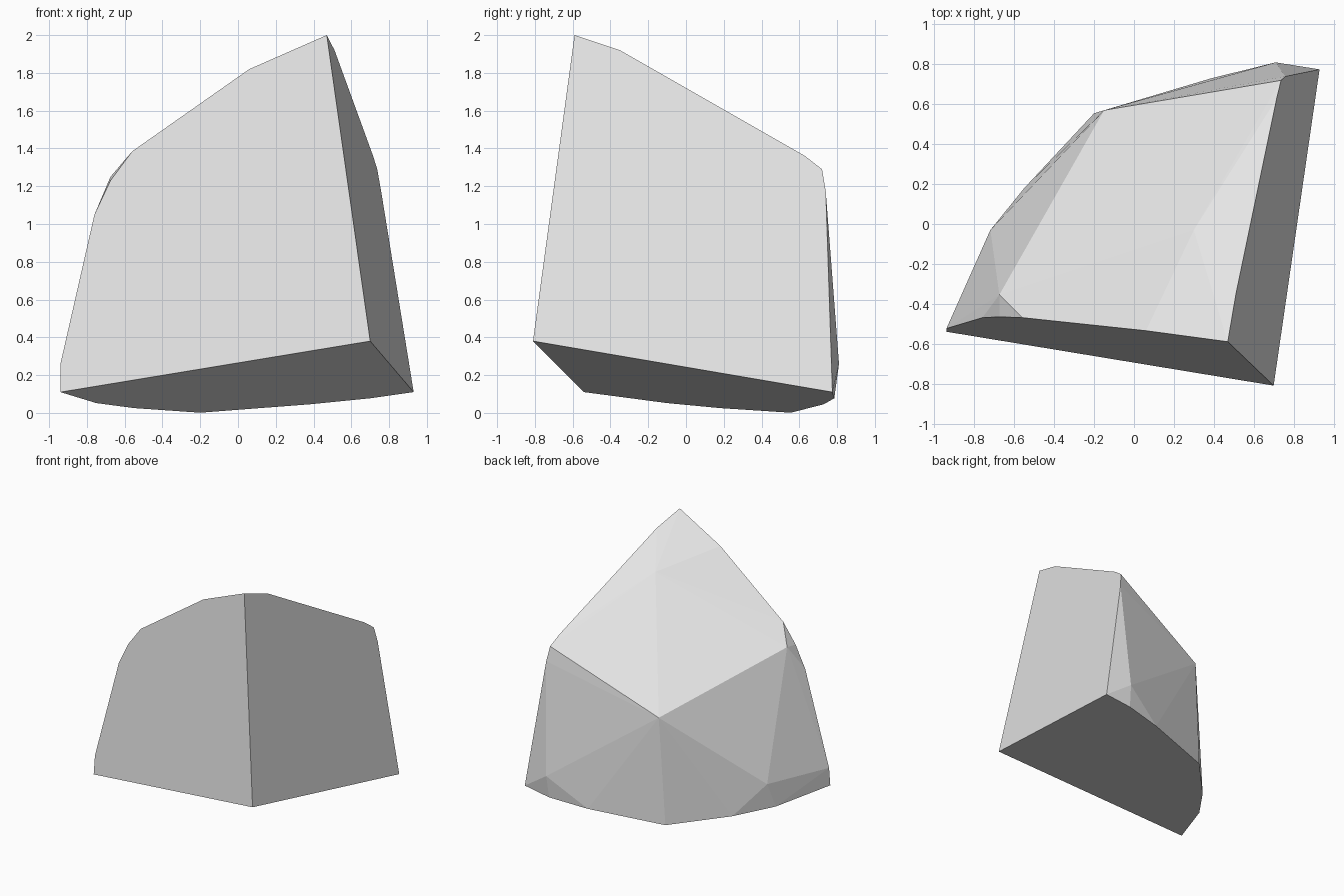
import bpy
import bmesh
import math
from mathutils import Vector

cube = bpy.data.objects.get("Cube")
if cube:
    bpy.data.objects.remove(cube, do_unlink=True)

# Corners where the three flat cuts meet, and where they end
near = Vector((0.70, -0.81, 0.38))
peak = Vector((0.47, -0.59, 2.0))
left_tip = Vector((-0.94, -0.54, 0.11))
right_tip = Vector((0.93, 0.775, 0.11))


def on_plane(a, b, c, axis, u, v):
    """Point with the two given coordinates, dropped along axis onto plane a, b, c."""
    n = (b - a).cross(c - a)
    i, j = [k for k in range(3) if k != axis]
    p = Vector((0, 0, 0))
    p[i], p[j] = u, v
    p[axis] = a[axis] - (n[i] * (u - a[i]) + n[j] * (v - a[j])) / n[axis]
    return p


points = [near, peak, left_tip, right_tip]

# Rim of the front cut (x, z)
for x, z in [(-0.94, 0.26), (-0.76, 1.05), (-0.675, 1.23), (-0.56, 1.385), (0.06, 1.82)]:
    points.append(on_plane(near, peak, left_tip, 1, x, z))

# Rim of the side cut (y, z)
for y, z in [(-0.35, 1.92), (0.0, 1.705), (0.63, 1.36), (0.72, 1.29), (0.74, 1.17), (0.757, 0.40)]:
    points.append(on_plane(near, peak, right_tip, 0, y, z))

# Rim of the bottom cut (x, y)
for x, y in [(-0.75, -0.10), (-0.55, 0.18), (-0.20, 0.555), (0.386, 0.73), (0.70, 0.785)]:
    points.append(on_plane(near, left_tip, right_tip, 2, x, y))

# Corners of the rough outer faces
points += [Vector(p) for p in [(-0.15, 0.57, 0.88), (-0.72, -0.03, 0.255),
                               (0.71, 0.81, 0.26), (-0.675, -0.355, 1.25),
                               (0.30, -0.03, 1.735)]]

# Wrap the corners in a faceted solid and merge coplanar triangles
bm = bmesh.new()
for p in points:
    bm.verts.new(p)
hull = bmesh.ops.convex_hull(bm, input=bm.verts)
loose = [v for v in bm.verts if not v.link_faces]
bmesh.ops.delete(bm, geom=loose, context='VERTS')
bmesh.ops.dissolve_limit(bm, angle_limit=math.radians(0.5), verts=bm.verts, edges=bm.edges)
bmesh.ops.recalc_face_normals(bm, faces=bm.faces)

mesh = bpy.data.meshes.new("rock_chunk")
bm.to_mesh(mesh)
bm.free()

# Single grey stone colour
grey = bpy.data.materials.new("stone_grey")
grey.use_nodes = True
colour = (0.8, 0.8, 0.8, 1.0)
grey.diffuse_color = colour
bsdf = next(n for n in grey.node_tree.nodes if n.type == 'BSDF_PRINCIPLED')
bsdf.inputs["Base Color"].default_value = colour
mesh.materials.append(grey)

rock = bpy.data.objects.new("rock_chunk", mesh)
bpy.context.collection.objects.link(rock)
